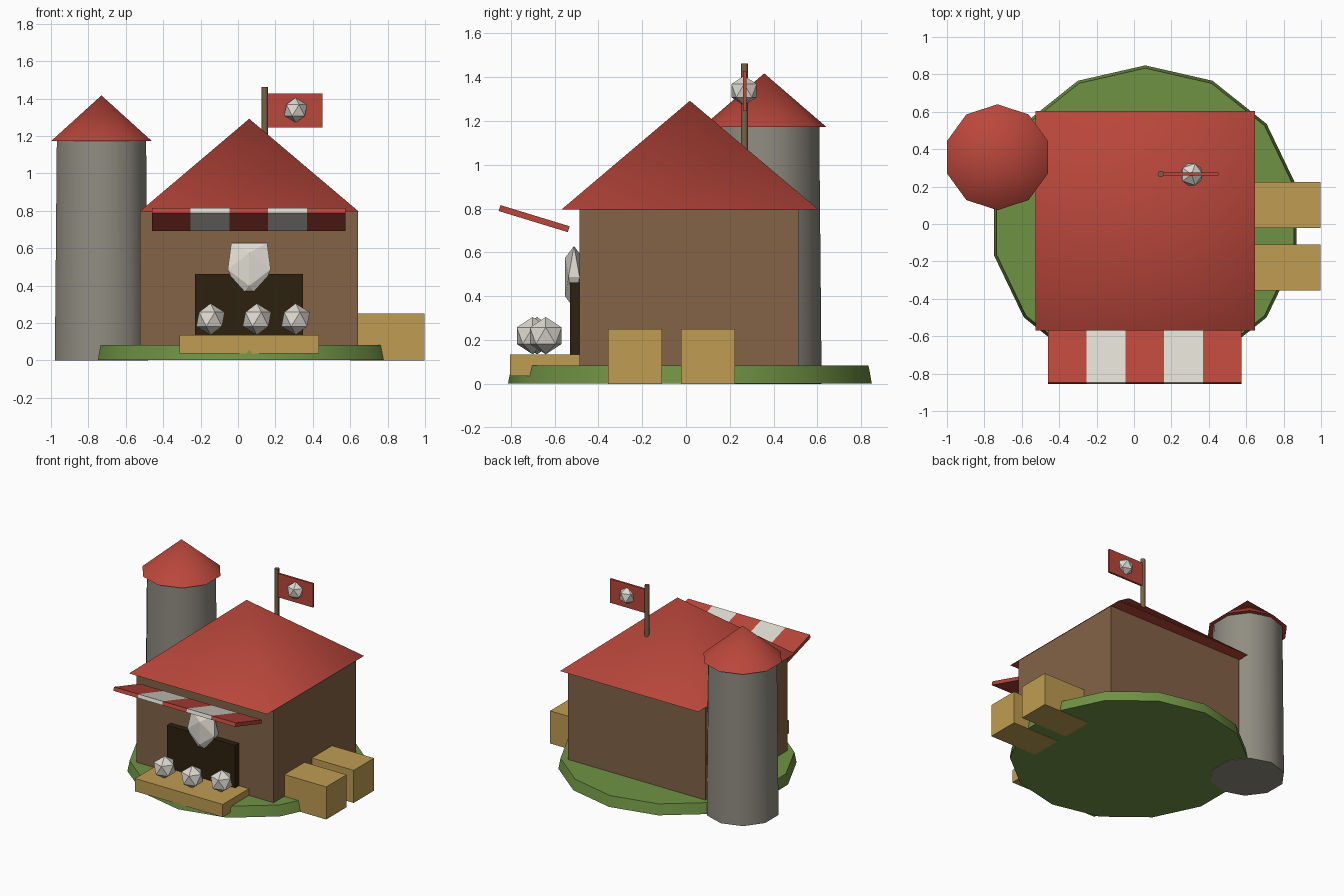
import bpy, bmesh, math
from mathutils import Matrix, Vector

cube = bpy.data.objects.get("Cube")
if cube:
    bpy.data.objects.remove(cube, do_unlink=True)


def material(name, r, g, b):
    m = bpy.data.materials.new(name)
    m.use_nodes = True
    m.diffuse_color = (r, g, b, 1)
    m.node_tree.nodes["Principled BSDF"].inputs["Base Color"].default_value = (r, g, b, 1)
    return m


RED = material("roof red", 0.49, 0.063, 0.044)
WHITE = material("off white", 0.73, 0.70, 0.63)
GREEN = material("grass green", 0.163, 0.29, 0.058)
TAN = material("crate tan", 0.52, 0.335, 0.084)
BROWN = material("wall brown", 0.227, 0.125, 0.061)
GREY = material("stone grey", 0.28, 0.265, 0.22)
DARK = material("window dark", 0.027, 0.015, 0.005)
WOOD = material("pole wood", 0.19, 0.12, 0.065)


def finish(name, bm, *mats, smooth=None):
    """Turn a bmesh into an object, optionally smooth below an angle."""
    bmesh.ops.recalc_face_normals(bm, faces=bm.faces)
    mesh = bpy.data.meshes.new(name)
    bm.to_mesh(mesh)
    bm.free()
    obj = bpy.data.objects.new(name, mesh)
    bpy.context.collection.objects.link(obj)
    for m in mats:
        mesh.materials.append(m)
    if smooth:
        bpy.ops.object.select_all(action='DESELECT')
        obj.select_set(True)
        bpy.context.view_layer.objects.active = obj
        bpy.ops.object.shade_smooth_by_angle(angle=math.radians(smooth))
    return obj


def box_bm(x, y, z):
    """Box from (min, max) ranges."""
    bm = bmesh.new()
    bmesh.ops.create_cube(bm, size=1)
    for v in bm.verts:
        v.co = [r[0] if c < 0 else r[1] for c, r in zip(v.co, (x, y, z))]
    return bm


def box(name, mat, x, y, z):
    return finish(name, box_bm(x, y, z), mat)


def cone(name, mat, x, y, z, r1, r2, sides, smooth=None, turn=90):
    """Upright cone or frustum over the range z, first vertex at the angle turn."""
    bm = bmesh.new()
    rings = []
    for r, h in zip((r1, r2), z):
        angles = [math.radians(turn) + math.tau * i / sides for i in range(sides)]
        if r == 0:
            angles = [0]
        rings.append([bm.verts.new((x + r * math.cos(a), y + r * math.sin(a), h))
                      for a in angles])
    low, high = rings
    bm.faces.new(low)
    if r2:
        bm.faces.new(high)
    for i in range(sides):
        j = (i + 1) % sides
        bm.faces.new([low[i], low[j]] + ([high[j], high[i]] if r2 else high))
    return finish(name, bm, mat, smooth=smooth)


def ball(name, centre, radius):
    bm = bmesh.new()
    bmesh.ops.create_icosphere(bm, subdivisions=1, radius=radius,
                               matrix=Matrix.Translation(centre))
    return finish(name, bm, WHITE)


# Grass base
CX, CY = 0.06, 0.018
cone("grass_base", GREEN, CX, CY, (0.002, 0.083), 0.83, 0.815, 14, smooth=30)

# House and its pyramid roof
box("house_walls", BROWN, (-0.524, 0.642), (-0.485, 0.514), (0.005, 0.797))
cone("house_roof", RED, CX, CY, (0.795, 1.292), 0.587 * math.sqrt(2), 0, 4,
     smooth=60, turn=45)

# Silo
cone("silo_wall", GREY, -0.73, 0.357, (0, 1.178), 0.262, 0.251, 10, smooth=40)
cone("silo_roof", RED, -0.73, 0.357, (1.173, 1.417), 0.283, 0, 10, smooth=40)

# Serving window and counter
box("serving_window", DARK, (-0.23, 0.347), (-0.53, -0.48), (0.12, 0.462))
box("counter", TAN, (-0.313, 0.432), (-0.802, -0.483), (0.037, 0.135))

# Goods on the counter
for i, (x, y) in enumerate([(-0.147, -0.68), (0.101, -0.70), (0.308, -0.64)]):
    ball(f"counter_goods_{i + 1}", (x, y, 0.22), 0.085)

# Tapered faceted ornament over the window
PHI = (1 + math.sqrt(5)) / 2
bm = bmesh.new()
for a in (-1, 1):
    for b in (-1, 1):
        for p in ((a, 0, b * PHI), (a * PHI, b, 0), (0, a * PHI, b)):
            v = Vector(p) / PHI
            taper = 1 + 0.35 * v.z
            bm.verts.new((CX + 0.115 * v.x * taper, -0.511 + 0.041 * v.y,
                          0.487 + 0.142 * v.z))
bmesh.ops.convex_hull(bm, input=bm.verts)
finish("window_ornament", bm, WHITE)

# Striped awning, tilted up at the outer edge
LEFT, STRIPE = -0.46, 0.207
bm = box_bm((LEFT, LEFT + 5 * STRIPE), (-0.165, 0.165), (-0.014, 0.014))
for i in range(1, 5):
    bmesh.ops.bisect_plane(bm, geom=bm.verts[:] + bm.edges[:] + bm.faces[:],
                           plane_co=(LEFT + i * STRIPE, 0, 0), plane_no=(1, 0, 0))
for f in bm.faces:
    x = f.calc_center_median().x
    f.material_index = min(4, max(0, int((x - LEFT) / STRIPE))) % 2
tilt = Matrix.Translation((0, -0.693, 0.754)) @ Matrix.Rotation(math.radians(-17), 4, 'X')
bm.transform(tilt)
finish("awning", bm, RED, WHITE)

# Flag on the roof
cone("flag_pole", WOOD, 0.143, 0.267, (1.0, 1.462), 0.017, 0.017, 8, smooth=50)
box("flag", RED, (0.15, 0.453), (0.26, 0.276), (1.246, 1.428))
ball("flag_emblem", (0.308, 0.265, 1.338), 0.068)

# Crates beside the house
for i, y in enumerate((-0.355, -0.022)):
    box(f"crate_{i + 1}", TAN, (0.6, 0.998), (y, y + 0.246), (0, 0.25))
